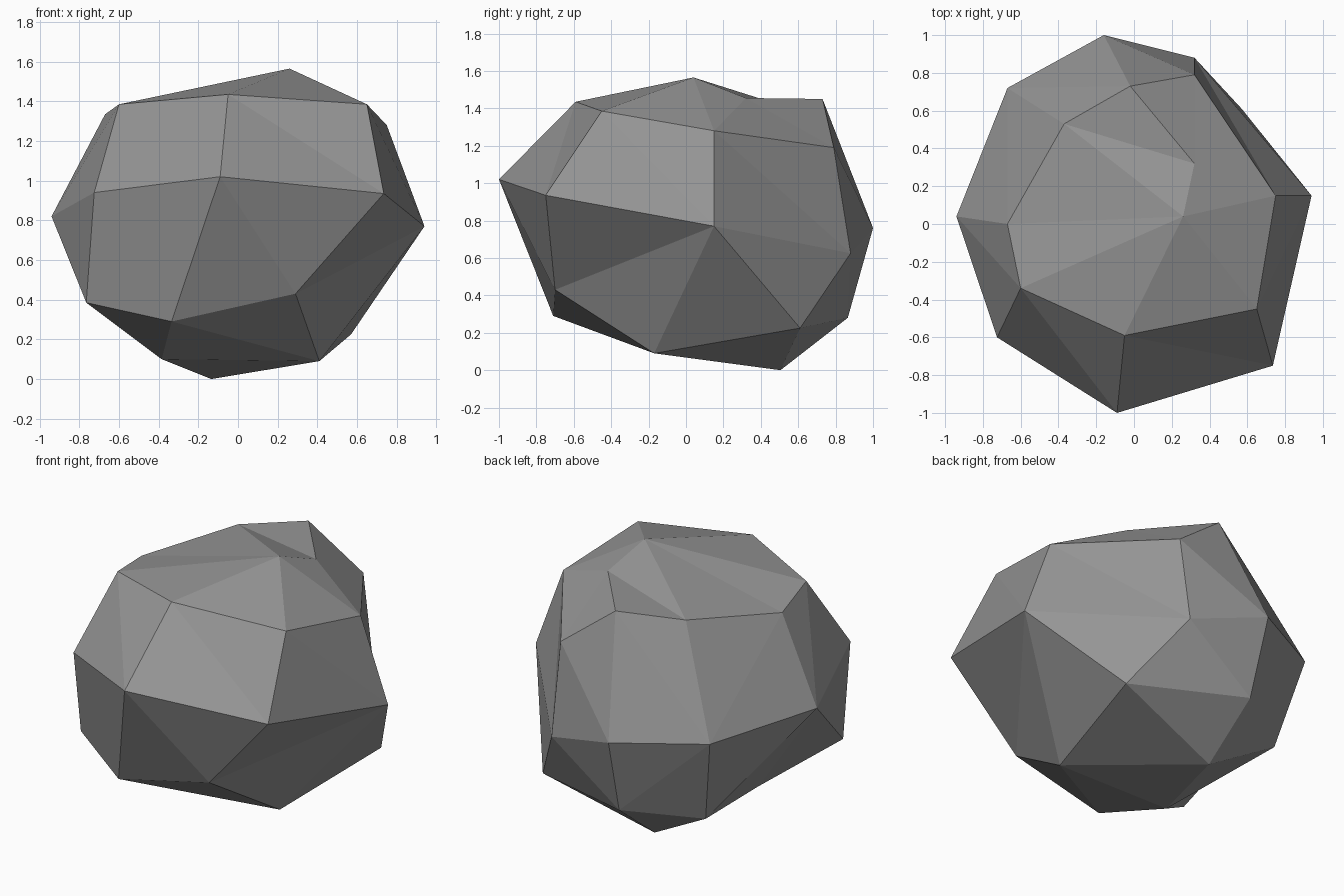
import bpy
import bmesh

default_cube = bpy.data.objects.get("Cube")
if default_cube:
    bpy.data.objects.remove(default_cube, do_unlink=True)

# One plain stone colour
stone = bpy.data.materials.new("stone_grey")
stone.use_nodes = True
stone_colour = (0.3, 0.3, 0.3, 1)
stone.diffuse_color = stone_colour
stone.node_tree.nodes["Principled BSDF"].inputs["Base Color"].default_value = stone_colour

# Three uneven rings of eight corners, each starting at the left side
shoulder_ring = [(.75, .15, 1.28), (.65, -.45, 1.385), (-.05, -.59, 1.435), (-.6, -.34, 1.385),
                 (-.67, 0, 1.335), (-.37, .53, 1.41), (-.02, .73, 1.45), (.32, .79, 1.19)]
waist_ring = [(.94, .15, .77), (.735, -.75, .935), (-.09, -1, 1.02), (-.725, -.6, .94),
              (-.94, .04, .82), (-.67, .72, .78), (-.16, 1, .76), (.32, .88, .625)]
foot_ring = [(.41, -.17, .09), (.29, -.7, .43), (-.335, -.71, .29), (-.765, -.47, .385),
             (-.385, -.17, .1), (-.55, .59, .23), (-.14, .865, .28), (.57, .61, .225)]

bm = bmesh.new()


def add_ring(points):
    return [bm.verts.new(point) for point in points]


def add_band(upper, lower, creases):
    """Join two rings; 'f' slants a crease forward going down, 'b' backward."""
    count = len(upper)
    for i, crease in enumerate(creases):
        j = (i + 1) % count
        if crease == "f":
            bm.faces.new((upper[i], upper[j], lower[j]))
            bm.faces.new((upper[i], lower[j], lower[i]))
        else:
            bm.faces.new((upper[i], upper[j], lower[i]))
            bm.faces.new((upper[j], lower[j], lower[i]))


def add_fan(centre, rim):
    for first, second in zip(rim, rim[1:]):
        bm.faces.new((centre, first, second))


shoulder = add_ring(shoulder_ring)
waist = add_ring(waist_ring)
foot = add_ring(foot_ring)

# Faceted sides
add_band(shoulder, waist, "bbbffbbb")
add_band(waist, foot, "fbbbffbb")

# Crown with a sunken corner behind the peak
peak, dip, base = add_ring([(.26, .04, 1.565), (.32, .32, 1.455), (-.135, .505, 0)])
add_fan(peak, shoulder[:6] + [dip, shoulder[0]])
add_fan(dip, shoulder[5:] + shoulder[:1])

# Underside: a low point at the back and a slope rising to the front
left_foot, front_left_foot, front_foot, right_foot, inner_foot = foot[:5]
add_fan(base, foot[4:] + [left_foot, inner_foot])
add_fan(front_foot, [front_left_foot, left_foot, inner_foot, right_foot])

bmesh.ops.recalc_face_normals(bm, faces=bm.faces[:])
mesh = bpy.data.meshes.new("boulder")
bm.to_mesh(mesh)
bm.free()
mesh.materials.append(stone)

boulder = bpy.data.objects.new("boulder", mesh)
bpy.context.collection.objects.link(boulder)
